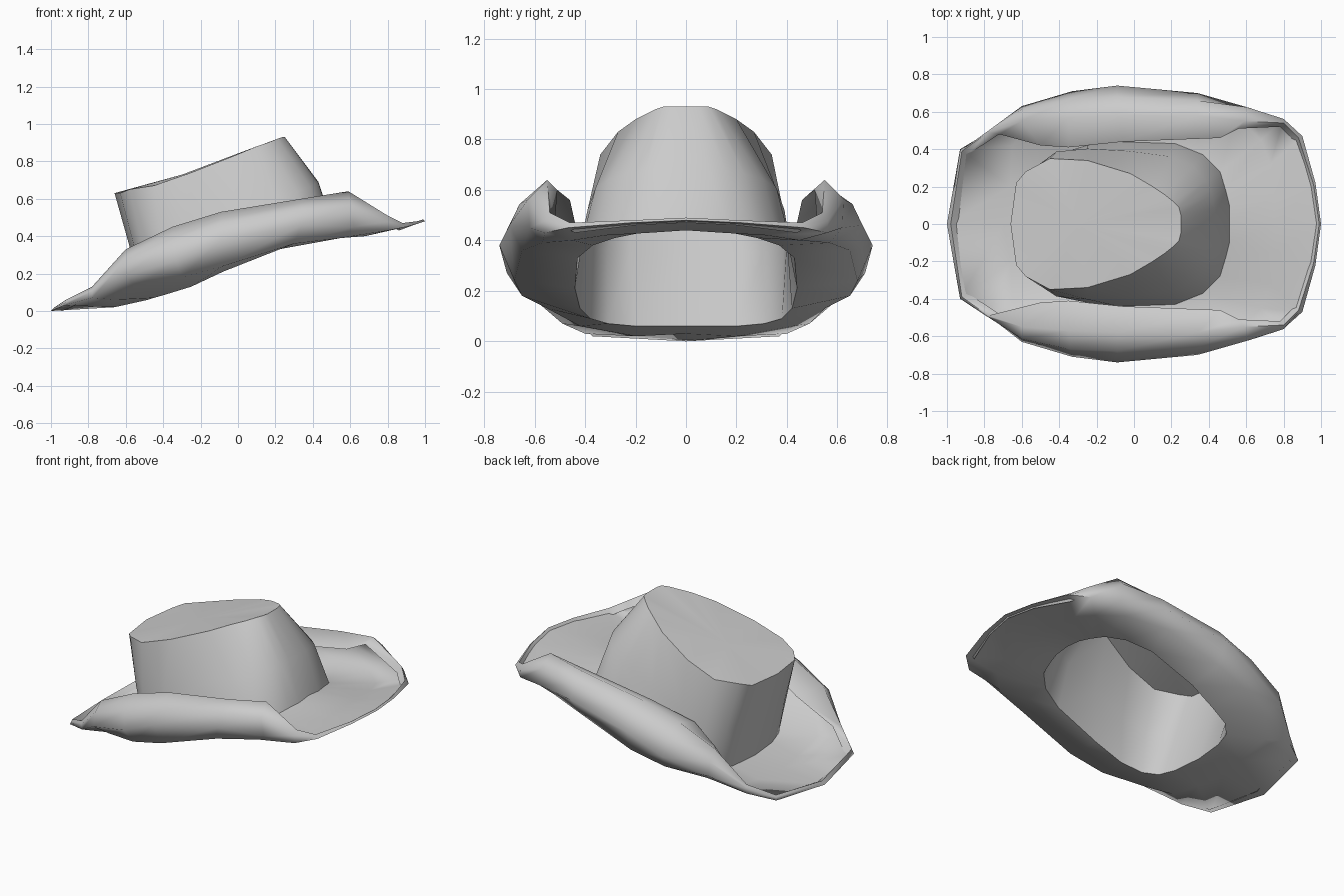
import bpy
import bmesh
import math
from mathutils import Vector

default_cube = bpy.data.objects.get("Cube")
if default_cube:
    bpy.data.objects.remove(default_cube, do_unlink=True)

# One plain felt colour
felt = bpy.data.materials.new("grey_felt")
felt.use_nodes = True
felt_colour = (0.6, 0.6, 0.6, 1.0)
felt.diffuse_color = felt_colour
felt_shader = felt.node_tree.nodes["Principled BSDF"]
felt_shader.inputs["Base Color"].default_value = felt_colour
felt_shader.inputs["Roughness"].default_value = 0.8


def full_ring(half):
    """Mirror a half outline, running from the low end to the high end."""
    points = [Vector(p) for p in half]
    mirrored = [Vector((p.x, -p.y, p.z)) for p in reversed(points[1:-1])]
    return points + mirrored


def loft(name, halves, smooth_angle, cap_dip=None):
    """Skin a stack of rings; optionally close the last one with a dished cap."""
    bm = bmesh.new()
    rings = [[bm.verts.new(p) for p in full_ring(half)] for half in halves]
    for lower, upper in zip(rings, rings[1:]):
        count = len(lower)
        for i in range(count):
            j = (i + 1) % count
            bm.faces.new((lower[i], upper[i], upper[j], lower[j]))
    if cap_dip is not None:
        rim = rings[-1]
        low_end, high_end = rim[0].co, rim[len(rim) // 2].co
        centre = bm.verts.new(low_end.lerp(high_end, 0.4) - Vector((0, 0, cap_dip)))
        for i, vert in enumerate(rim):
            bm.faces.new((vert, centre, rim[(i + 1) % len(rim)]))
    mesh = bpy.data.meshes.new(name)
    bm.to_mesh(mesh)
    bm.free()
    mesh.materials.append(felt)
    obj = bpy.data.objects.new(name, mesh)
    bpy.context.collection.objects.link(obj)
    bpy.ops.object.select_all(action="DESELECT")
    obj.select_set(True)
    bpy.context.view_layer.objects.active = obj
    bpy.ops.object.shade_smooth_by_angle(angle=math.radians(smooth_angle))
    return obj


# Head opening, where crown and brim meet
opening = [
    (-.5, 0, .06), (-.48, .2, .06), (-.45, .31, .07), (-.38, .38, .09),
    (-.25, .42, .13), (-.08, .44, .21), (.22, .43, .33), (.37, .37, .38),
    (.46, .28, .41), (.49, .18, .43), (.51, .1, .44), (.51, 0, .45),
]

# Underside of the brim
brim_bottom = [
    (-.7, 0, .03), (-.66, .2, .02), (-.65, .42, .06), (-.54, .55, .13),
    (-.3, .65, .18), (-.08, .68, .24), (.3, .65, .36), (.55, .57, .39),
    (.68, .45, .4), (.73, .32, .42), (.75, .15, .43), (.75, 0, .44),
]

# Widest outline of the brim
brim_outline = [
    (-1, 0, 0), (-.93, .4, .03), (-.78, .49, .07), (-.6, .63, .19),
    (-.33, .71, .27), (-.09, .74, .38), (.34, .7, .46), (.62, .62, .45),
    (.8, .56, .43), (.9, .47, .45), (.97, .22, .47), (1, 0, .48),
]

# Top of the rolled sides, flattening to a hem at both ends
roll_top = [
    (-.98, 0, .02), (-.92, .39, .06), (-.78, .49, .13), (-.6, .55, .33),
    (-.35, .57, .45), (-.09, .58, .53), (.34, .58, .6), (.59, .55, .64),
    (.8, .54, .51), (.88, .46, .47), (.96, .21, .48), (.99, 0, .49),
]

# Inner lip of the roll, tucked into the sheet at both ends
roll_lip = [
    (-.94, 0, 0), (-.89, .37, .02), (-.72, .48, .12), (-.5, .42, .28),
    (-.35, .41, .39), (-.06, .44, .47), (.46, .46, .56), (.56, .51, .6),
    (.78, .52, .47), (.86, .44, .43), (.94, .2, .46), (.97, 0, .47),
]

# Rim of the crown top
crown_rim = [
    (-.66, 0, .63), (-.63, .22, .63), (-.58, .28, .65), (-.45, .35, .67),
    (-.25, .34, .74), (-.02, .27, .83), (.1, .2, .88), (.16, .16, .9),
    (.21, .12, .92), (.24, .09, .93), (.25, .05, .93), (.25, 0, .93),
]

# Rounded shoulder of the roll, pushed outward where the roll is tall
roll_shoulder = []
for low, high in zip(brim_outline, roll_top):
    point = Vector(low).lerp(Vector(high), 0.6)
    point.y += 0.05 * max(0, min(1, 6 * (high[2] - low[2]) - 0.2))
    roll_shoulder.append(point)

# Crown wall swells slightly at mid height, mostly toward the high end
crown_middle = []
for low, high in zip(opening, crown_rim):
    point = Vector(low).lerp(Vector(high), 0.5)
    forward = max(0, min(1, 2 * point.x + 0.5))
    point.x += 0.05 * forward
    point.y *= 1.06 + 0.1 * forward
    crown_middle.append(point)

loft("brim", [roll_lip, roll_top, roll_shoulder, brim_outline, brim_bottom, opening], 85)
loft("crown", [opening, crown_middle, crown_rim], 58, cap_dip=0.02)
